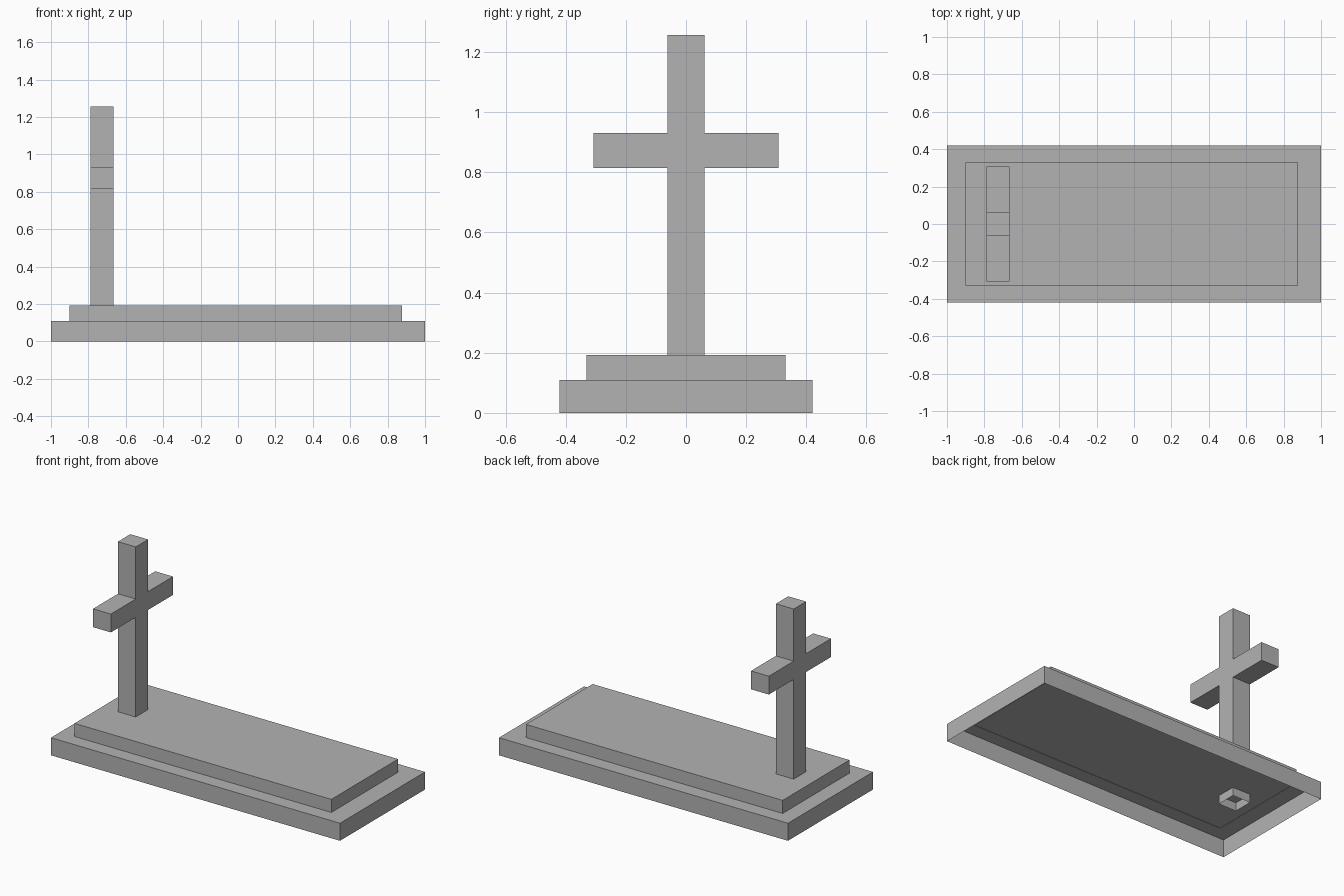
import bpy
import bmesh

cube = bpy.data.objects.get("Cube")
if cube:
    bpy.data.objects.remove(cube, do_unlink=True)

# Single stone colour
STONE = (0.45, 0.45, 0.45, 1)
stone = bpy.data.materials.new("grey_stone")
stone.use_nodes = True
stone.diffuse_color = STONE
stone.node_tree.nodes["Principled BSDF"].inputs["Base Color"].default_value = STONE


def finish(name, bm):
    bmesh.ops.recalc_face_normals(bm, faces=bm.faces)
    mesh = bpy.data.meshes.new(name)
    bm.to_mesh(mesh)
    bm.free()
    mesh.materials.append(stone)
    obj = bpy.data.objects.new(name, mesh)
    bpy.context.collection.objects.link(obj)


def open_bottom(bm):
    """Remove the lowest horizontal face, leaving a hollow shell."""
    bottom = min(bm.faces, key=lambda f: f.calc_center_median().z)
    bmesh.ops.delete(bm, geom=[bottom], context='FACES_ONLY')


def slab(name, x0, x1, half_y, z0, z1):
    bm = bmesh.new()
    bmesh.ops.create_cube(bm, size=1)
    for v in bm.verts:
        v.co = (x1 if v.co.x > 0 else x0,
                half_y if v.co.y > 0 else -half_y,
                z1 if v.co.z > 0 else z0)
    bmesh.ops.recalc_face_normals(bm, faces=bm.faces)
    open_bottom(bm)
    finish(name, bm)


# Stepped hollow base
slab("lower_slab", -1, 1, 0.42, 0, 0.11)
slab("upper_slab", -0.9, 0.877, 0.33, 0.108, 0.192)

# Upright cross: half outline mirrored, then extruded along x
X0, X1 = -0.788, -0.665
POST, ARM = 0.061, 0.307
half = [(POST, 0.058), (POST, 0.815), (ARM, 0.815),
        (ARM, 0.93), (POST, 0.93), (POST, 1.256)]
outline = half + [(-y, z) for y, z in reversed(half)]
bm = bmesh.new()
face = bm.faces.new([bm.verts.new((X0, y, z)) for y, z in outline])
side = bmesh.ops.extrude_face_region(bm, geom=[face], use_keep_orig=True)
for item in side["geom"]:
    if isinstance(item, bmesh.types.BMVert):
        item.co.x = X1
bmesh.ops.recalc_face_normals(bm, faces=bm.faces)
open_bottom(bm)
finish("cross", bm)
